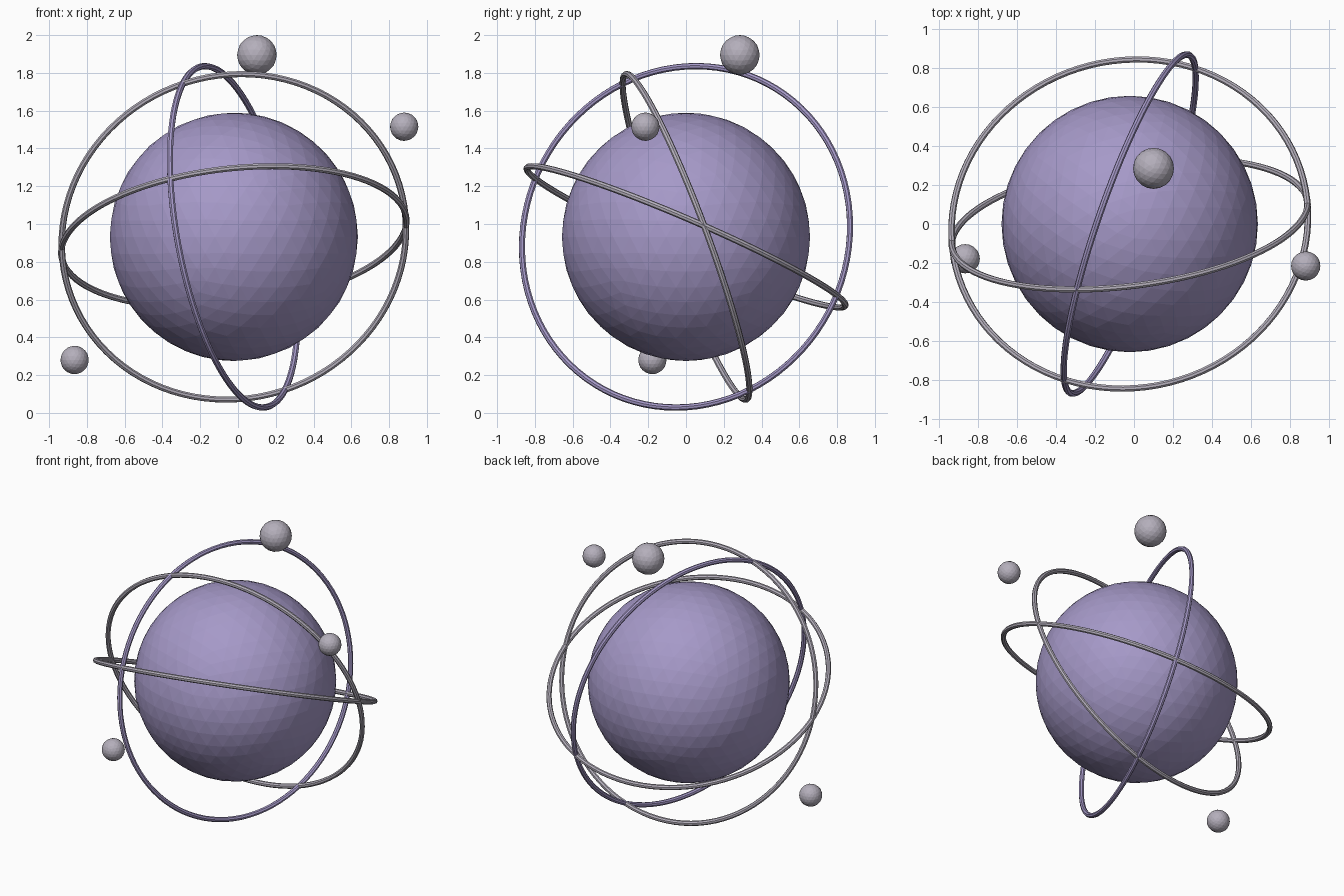
import bpy
import bmesh
from math import cos, sin, tau
from mathutils import Vector

cube = bpy.data.objects.get("Cube")
if cube:
    bpy.data.objects.remove(cube, do_unlink=True)

CENTRE = Vector((-0.022, 0, 0.932))
RING_RADIUS = 0.918
TUBE_RADIUS = 0.017


def make_material(name, rgb):
    mat = bpy.data.materials.new(name)
    mat.use_nodes = True
    colour = (*rgb, 1)
    mat.diffuse_color = colour
    bsdf = mat.node_tree.nodes["Principled BSDF"]
    bsdf.inputs["Base Color"].default_value = colour
    return mat


def make_object(name, bm, mat, location):
    mesh = bpy.data.meshes.new(name)
    bm.to_mesh(mesh)
    bm.free()
    mesh.materials.append(mat)
    obj = bpy.data.objects.new(name, mesh)
    obj.location = location
    bpy.context.collection.objects.link(obj)
    return obj


def ball(name, mat, location, radius, detail):
    bm = bmesh.new()
    bmesh.ops.create_icosphere(bm, subdivisions=detail, radius=radius)
    return make_object(name, bm, mat, location)


def ring(name, mat, axis, segments=96, sides=8):
    """Thin torus about the common centre, lying square to the axis."""
    bm = bmesh.new()
    loops = []
    for i in range(segments):
        a = tau * i / segments
        out = Vector((cos(a), sin(a), 0))
        loop = []
        for j in range(sides):
            b = tau * j / sides
            lift = Vector((0, 0, TUBE_RADIUS * sin(b)))
            loop.append(bm.verts.new(out * (RING_RADIUS + TUBE_RADIUS * cos(b)) + lift))
        loops.append(loop)
    for i, here in enumerate(loops):
        ahead = loops[(i + 1) % segments]
        for j in range(sides):
            k = (j + 1) % sides
            bm.faces.new((here[j], ahead[j], ahead[k], here[k]))
    obj = make_object(name, bm, mat, CENTRE)
    obj.rotation_mode = "QUATERNION"
    obj.rotation_quaternion = Vector(axis).to_track_quat("Z", "Y")
    return obj


purple = make_material("soft purple", (0.38, 0.32, 0.58))
grey = make_material("pale grey", (0.46, 0.43, 0.50))

# Central globe
ball("globe", purple, CENTRE, 0.657, 4)

# Orbit rings, each given by the direction of its axis
ring("upright_side_ring", purple, (0.93, -0.324, 0.176))
ring("upright_front_ring", grey, (-0.12, 0.93, 0.345))
ring("level_ring", grey, (-0.10, 0.395, 0.914))

# Small moons
ball("large_moon", grey, (0.10, 0.285, 1.895), 0.105, 3)
ball("left_moon", grey, (0.88, -0.215, 1.515), 0.075, 3)
ball("right_moon", grey, (-0.865, -0.178, 0.28), 0.075, 3)
